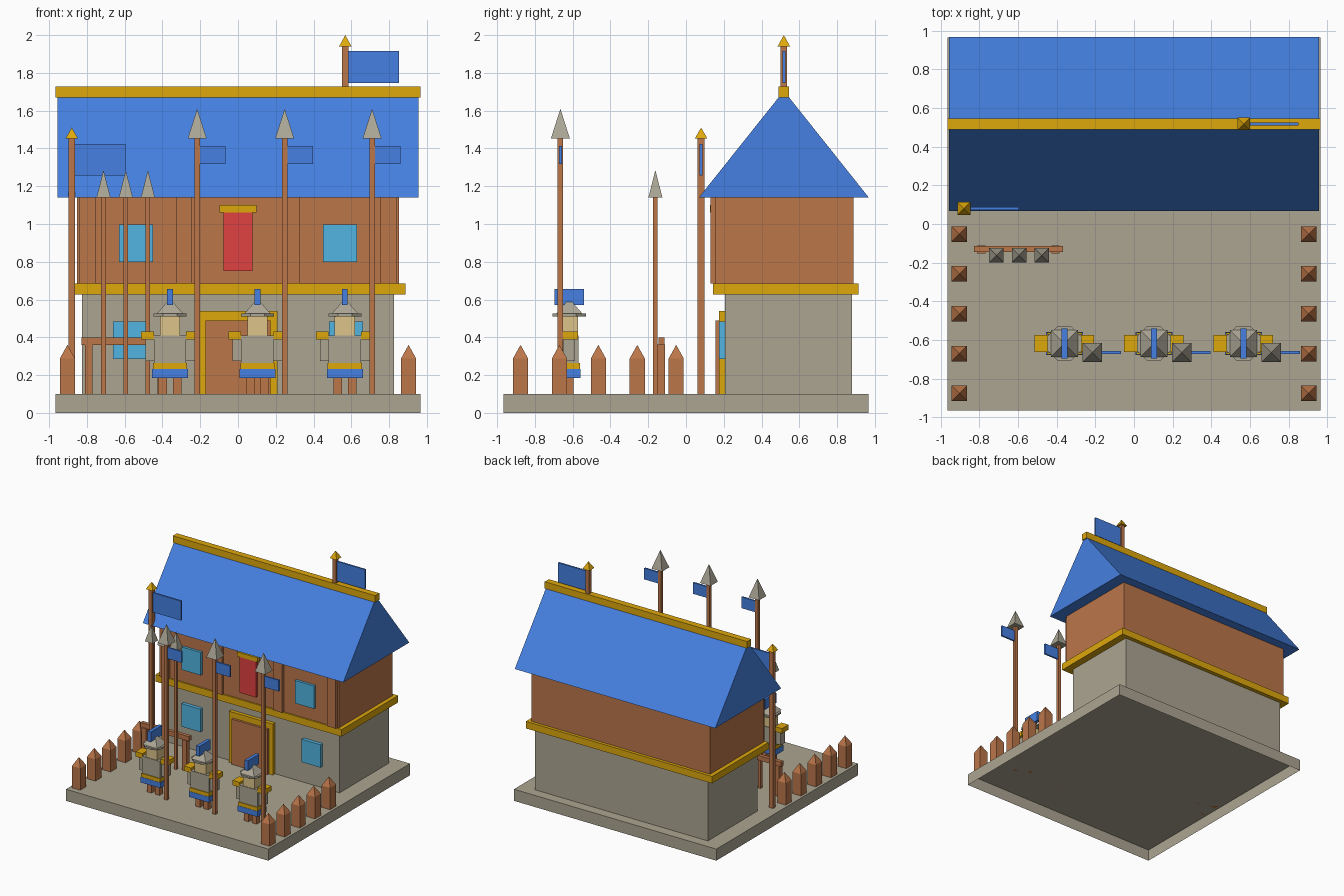
import bpy
import bmesh
from math import pi, cos
from mathutils import Matrix

cube = bpy.data.objects.get("Cube")
if cube:
    bpy.data.objects.remove(cube, do_unlink=True)


def material(name, rgb):
    """Flat material from 0-255 display colour, stored as linear values."""
    lin = [(c / 255 / 12.92) if c < 11 else ((c / 255 + 0.055) / 1.055) ** 2.4 for c in rgb]
    m = bpy.data.materials.new(name)
    m.use_nodes = True
    m.diffuse_color = (*lin, 1)
    m.node_tree.nodes["Principled BSDF"].inputs["Base Color"].default_value = (*lin, 1)
    return m


STONE = material("stone", (172, 165, 146))
STEEL = material("steel", (172, 167, 150))
WOOD = material("wood", (187, 118, 73))
GOLD = material("gold", (222, 168, 12))
BLUE = material("blue cloth", (69, 128, 225))
GLASS = material("window glass", (82, 181, 226))
RED = material("red cloth", (224, 65, 65))
SKIN = material("skin", (220, 196, 138))


def finish(name, bm, mat):
    bmesh.ops.recalc_face_normals(bm, faces=bm.faces)
    mesh = bpy.data.meshes.new(name)
    bm.to_mesh(mesh)
    bm.free()
    mesh.materials.append(mat)
    ob = bpy.data.objects.new(name, mesh)
    bpy.context.collection.objects.link(ob)
    return ob


def box(name, mat, x, y, z, open_bottom=False):
    """Box from (low, high) ranges on each axis."""
    bm = bmesh.new()
    bmesh.ops.create_cube(bm, size=1)
    for v in bm.verts:
        for i, (lo, hi) in enumerate((x, y, z)):
            v.co[i] = lo if v.co[i] < 0 else hi
    if open_bottom:
        under = [f for f in bm.faces if all(v.co.z == z[0] for v in f.verts)]
        bmesh.ops.delete(bm, geom=under, context='FACES_ONLY')
    return finish(name, bm, mat)


def mid(c, size):
    return (c - size / 2, c + size / 2)


def cone(name, mat, x, y, z, half, sides=4, top=0):
    """Faceted cone with flats on the axes; half is the base half width."""
    bm = bmesh.new()
    k = 1 / cos(pi / sides)
    place = Matrix.Translation((x, y, (z[0] + z[1]) / 2)) @ Matrix.Rotation(pi / sides, 4, 'Z')
    bmesh.ops.create_cone(bm, cap_ends=True, segments=sides, radius1=half * k,
                          radius2=top * k, depth=z[1] - z[0], matrix=place)
    return finish(name, bm, mat)


def pole(name, x, y, z, width, tip_mat, tip_height, tip_half, flag=None):
    """Square pole with a pyramid tip; flag is (length, low z, high z)."""
    box(name + "_pole", WOOD, mid(x, width), mid(y, width), z)
    cone(name + "_tip", tip_mat, x, y, (z[1], z[1] + tip_height), tip_half)
    if flag:
        start = x + width / 2
        box(name + "_flag", BLUE, (start, start + flag[0]), mid(y, 0.015), flag[1:])


# Hollow base and building body
box("base_slab", STONE, (-0.965, 0.965), (-0.965, 0.965), (0, 0.1), open_bottom=True)
box("ground_storey", STONE, (-0.825, 0.825), (0.206, 0.879), (0.1, 0.63))
box("floor_band", GOLD, (-0.888, 0.888), (0.143, 0.914), (0.626, 0.686))
box("upper_storey", WOOD, (-0.853, 0.853), (0.155, 0.888), (0.686, 1.14))

# Gabled roof extruded along x, with ridge beam
bm = bmesh.new()
profile = [(0.068, 1.14), (0.968, 1.14), (0.518, 1.705)]
face = bm.faces.new([bm.verts.new((-0.956, y, z)) for y, z in profile])
ext = bmesh.ops.extrude_face_region(bm, geom=[face])
bmesh.ops.translate(bm, vec=(1.912, 0, 0),
                    verts=[g for g in ext["geom"] if isinstance(g, bmesh.types.BMVert)])
finish("roof", bm, BLUE)
box("ridge_beam", GOLD, (-0.965, 0.965), mid(0.518, 0.056), (1.671, 1.729))

# Front timbers and windows, mirrored left and right
for side, s in (("left", 1), ("right", -1)):
    for label, c in (("inner", 0.287), ("corner", 0.798)):
        box(f"{side}_{label}_timber", WOOD, mid(s * c, 0.085), (0.131, 0.16), (0.686, 1.14))
    box(side + "_upper_window", GLASS, mid(s * 0.54, 0.182), (0.133, 0.16), (0.80, 0.997))
    box(side + "_lower_window", GLASS, mid(s * 0.572, 0.182), (0.175, 0.21), (0.286, 0.483))

# Door and hanging banner
box("door_frame", GOLD, (-0.209, 0.209), (0.175, 0.21), (0.1, 0.54))
box("door", WOOD, (-0.171, 0.171), (0.155, 0.18), (0.1, 0.49))
box("banner", RED, mid(0, 0.155), (0.133, 0.158), (0.75, 1.066))
box("banner_rail", GOLD, mid(0, 0.195), (0.126, 0.158), (1.062, 1.10))

# Flag poles
pole("ridge_standard", 0.568, 0.518, (1.728, 1.94), 0.034, GOLD, 0.06, 0.033, (0.267, 1.746, 1.915))
pole("yard_standard", -0.88, 0.08, (0.1, 1.453), 0.036, GOLD, 0.057, 0.033, (0.267, 1.257, 1.424))

# Spear rack
box("rack_rail", WOOD, (-0.828, -0.366), mid(-0.13, 0.032), (0.36, 0.40))
for i, x in enumerate((-0.79, -0.406)):
    box(f"rack_post_{i + 1}", WOOD, mid(x, 0.042), mid(-0.132, 0.042), (0.1, 0.362))
for i, x in enumerate((-0.712, -0.594, -0.477)):
    pole(f"rack_spear_{i + 1}", x, -0.162, (0.1, 1.14), 0.024, STEEL, 0.145, 0.037)

# Fence stakes down both sides
for s in (-1, 1):
    for i in range(5):
        x, y = s * 0.903, -0.052 - 0.206 * i
        box(f"stake_{i + 1}", WOOD, mid(x, 0.08), mid(y, 0.08), (0.1, 0.288))
        cone(f"stake_point_{i + 1}", WOOD, x, y, (0.288, 0.36), 0.04)


def guard(name, x, y):
    for s in (-1, 1):
        box(name + "_leg", WOOD, mid(x + s * 0.038, 0.045), mid(y, 0.045), (0.1, 0.19))
        box(name + "_arm", STONE, mid(x + s * 0.108, 0.046), mid(y, 0.06), (0.275, 0.39))
        box(name + "_shoulder", GOLD, mid(x + s * 0.12, 0.068), mid(y, 0.09), (0.388, 0.43))
    box(name + "_skirt", BLUE, mid(x, 0.19), mid(y, 0.118), (0.185, 0.233))
    box(name + "_belt", GOLD, mid(x, 0.182), mid(y, 0.114), (0.233, 0.265))
    box(name + "_torso", STONE, mid(x, 0.172), mid(y, 0.1), (0.265, 0.41))
    box(name + "_head", SKIN, mid(x, 0.108), mid(y, 0.09), (0.41, 0.515))
    cone(name + "_helmet_brim", STEEL, x, y, (0.51, 0.525), 0.088, 8, 0.088)
    cone(name + "_helmet", STEEL, x, y, (0.525, 0.605), 0.07)
    box(name + "_crest", BLUE, mid(x, 0.03), mid(y, 0.154), (0.57, 0.655))
    pole(name + "_spear", x + 0.144, y - 0.047, (0.1, 1.453), 0.028, STEEL, 0.157, 0.05,
         (0.135, 1.318, 1.414))


# Three guards in the yard
for i, x in enumerate((-0.36, 0.103, 0.566)):
    guard(f"guard_{i + 1}", x, -0.618)
